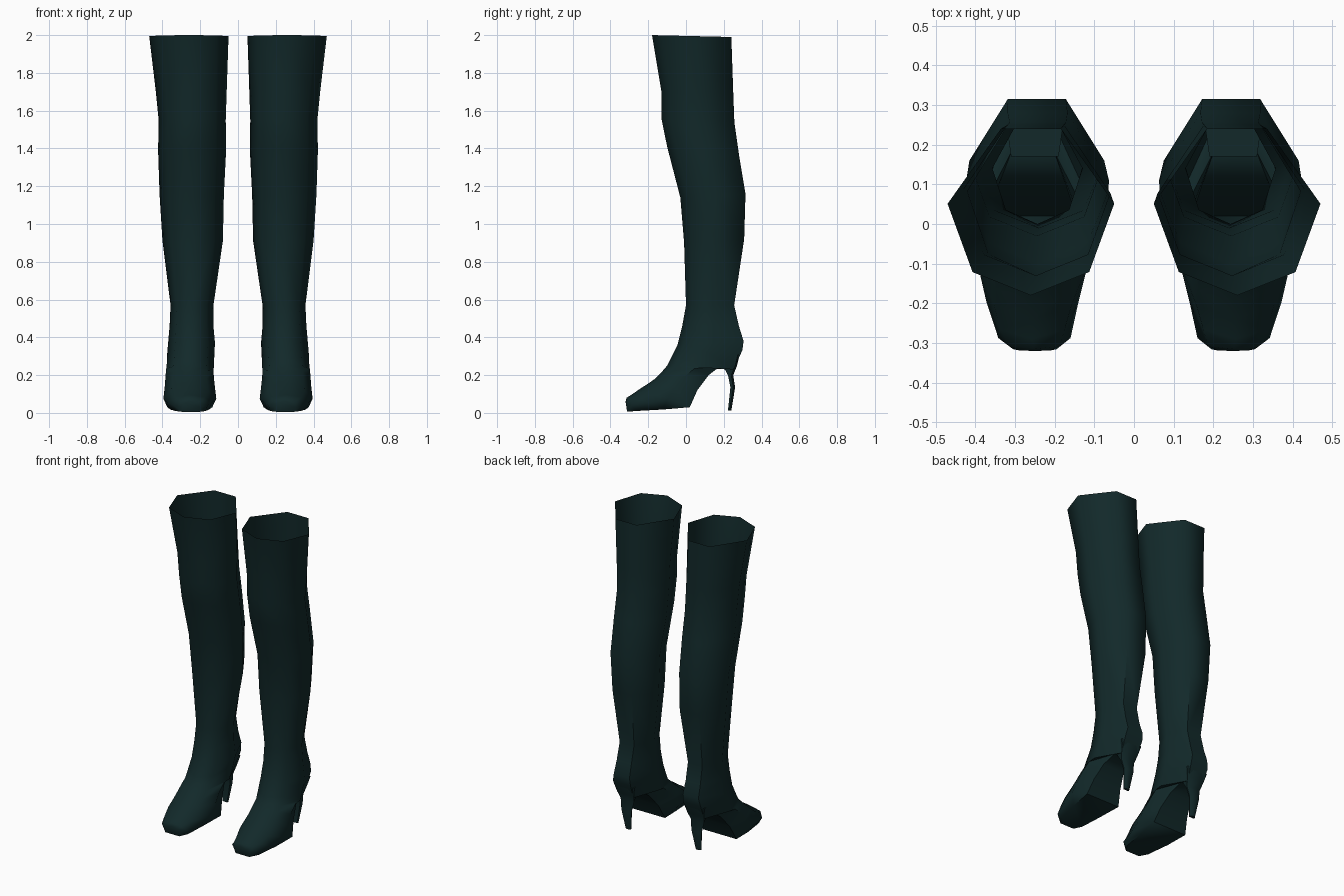
import bpy
import bmesh
from math import radians

cube = bpy.data.objects.get("Cube")
if cube:
    bpy.data.objects.remove(cube)

leather = bpy.data.materials.new("dark teal leather")
leather.use_nodes = True
colour = (0.006, 0.022, 0.023, 1)
leather.diffuse_color = colour
leather.node_tree.nodes["Principled BSDF"].inputs["Base Color"].default_value = colour

# Each ring: front y, z; back y, z; inner x, outer x; width share of the back pair
SHAFT = [
    (-.18, 2.0, .24, 1.99, .05, .47, .36),
    (-.13, 1.7, .25, 1.7, .06, .435, .38),
    (-.13, 1.56, .256, 1.54, .065, .42, .4),
    (-.10, 1.41, .28, 1.37, .063, .423, .42),
    (-.03, 1.14, .315, 1.16, .075, .415, .43),
    (-.01, .9, .308, .92, .08, .40, .43),
    (0, .57, .255, .57, .13, .357, .45),
    (-.02, .46, .28, .46, .13, .362, .45),
    (-.045, .36, .305, .38, .122, .37, .45),
]
FOOT = [
    (-.08, .29, .298, .33, .125, .375, .5),
    (-.10, .25, .25, .23, .128, .378, .42),
    (-.13, .215, .185, .25, .13, .38, .42),
    (-.165, .18, .12, .2, .128, .384, .6),
    (-.20, .155, .06, .12, .122, .388, .75),
    (-.24, .13, .02, .03, .115, .395, .85),
    (-.29, .095, -.12, .018, .14, .372, .88),
    (-.315, .08, -.265, .01, .16, .342, .88),
    (-.32, .06, -.312, .006, .195, .305, .9),
]

# Heel sections: z, front y, back y, half width
HEEL = [
    (.31, .17, .285, .075),
    (.25, .195, .27, .06),
    (.2, .222, .25, .048),
    (.135, .235, .26, .036),
    (.012, .222, .24, .02),
]


def boot_ring(front_y, front_z, back_y, back_z, inner, outer, share):
    mid, half = (inner + outer) / 2, (outer - inner) / 2
    shape = [(0, 0), (.7, .14), (1, .55), (share, 1),
             (-share, 1), (-1, .55), (-.7, .14)]
    return [(mid + u * half,
             front_y + v * (back_y - front_y),
             front_z + v * (back_z - front_z)) for u, v in shape]


def heel_ring(z, front, back, half):
    return [(.25 + u * half, y, z) for u, y in
            ((-.8, front), (.8, front), (1, back - .01), (.45, back),
             (-.45, back), (-1, back - .01))]


def loft(name, rings, side, cap_start):
    """Skin a stack of equal rings; side is +1 for left and -1 for right."""
    bm = bmesh.new()
    loops = [[bm.verts.new((side * x, y, z)) for x, y, z in ring] for ring in rings]
    for a, b in zip(loops, loops[1:]):
        for i in range(len(a)):
            j = (i + 1) % len(a)
            bm.faces.new((a[i], a[j], b[j], b[i]))
    bm.faces.new(loops[-1])
    if cap_start:
        bm.faces.new(loops[0])
    bmesh.ops.recalc_face_normals(bm, faces=bm.faces[:])
    mesh = bpy.data.meshes.new(name)
    bm.to_mesh(mesh)
    bm.free()
    mesh.materials.append(leather)
    obj = bpy.data.objects.new(name, mesh)
    bpy.context.collection.objects.link(obj)
    bpy.ops.object.select_all(action='DESELECT')
    obj.select_set(True)
    bpy.context.view_layer.objects.active = obj
    bpy.ops.object.shade_smooth_by_angle(angle=radians(58))
    return obj


for side, word in ((1, "left"), (-1, "right")):
    # Open-topped shaft running into the foot and toe
    loft(word + "_boot", [boot_ring(*r) for r in SHAFT + FOOT], side, False)
    # Slim tapering heel
    loft(word + "_heel", [heel_ring(*r) for r in HEEL], side, True)
